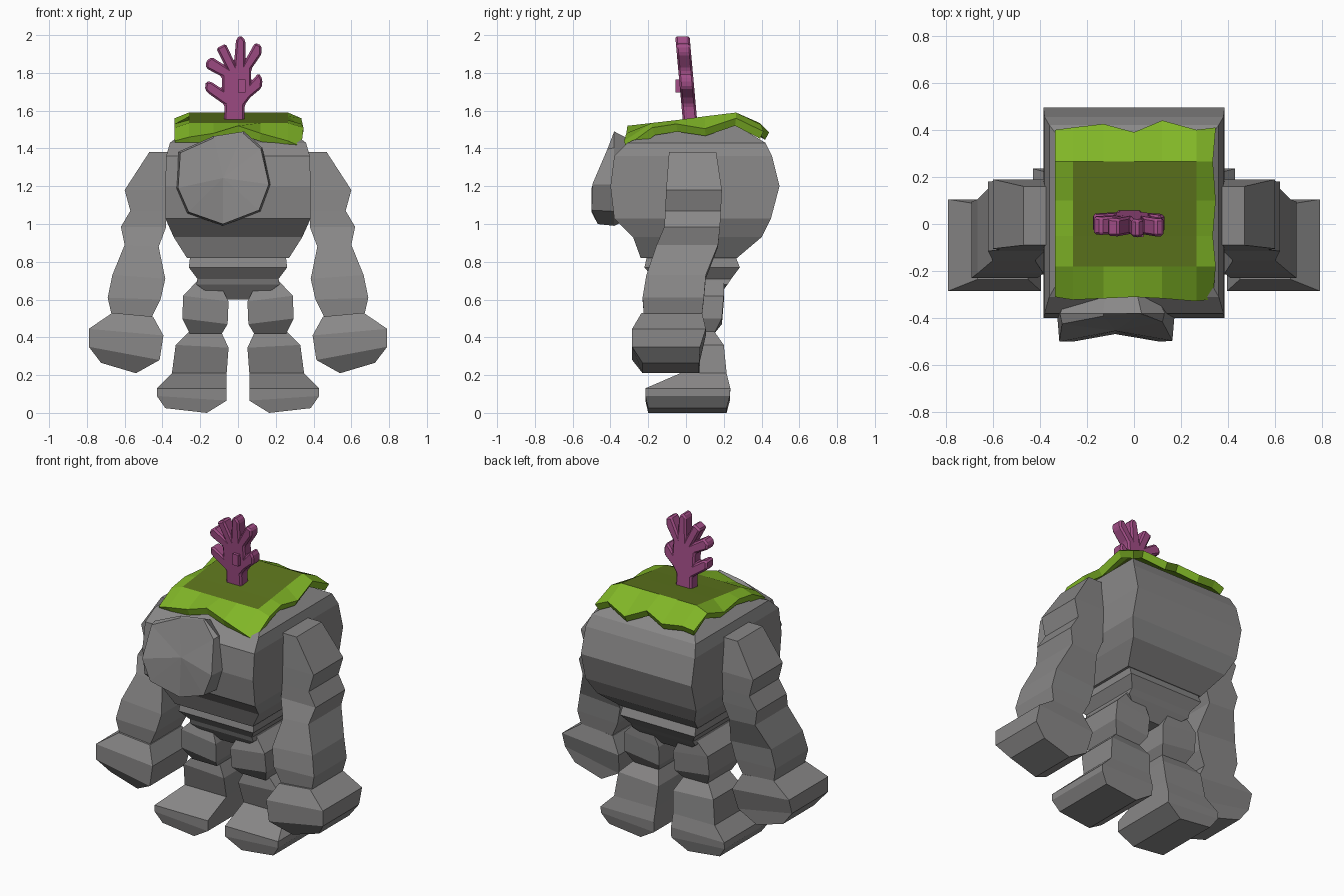
import bpy, bmesh
from mathutils import Vector

if "Cube" in bpy.data.objects:
    bpy.data.objects.remove(bpy.data.objects["Cube"])


def material(name, rgb):
    m = bpy.data.materials.new(name)
    m.diffuse_color = (*rgb, 1)
    m.use_nodes = True
    m.node_tree.nodes["Principled BSDF"].inputs["Base Color"].default_value = m.diffuse_color
    return m


STONE = material("grey stone", (0.25, 0.245, 0.245))
MOSS = material("bright moss", (0.22, 0.47, 0.02))
DARK_MOSS = material("dark moss", (0.11, 0.18, 0.012))
CORAL = material("magenta coral", (0.36, 0.075, 0.24))


def finish(name, bm, *mats):
    bmesh.ops.recalc_face_normals(bm, faces=bm.faces)
    me = bpy.data.meshes.new(name)
    bm.to_mesh(me)
    bm.free()
    for m in mats:
        me.materials.append(m)
    ob = bpy.data.objects.new(name, me)
    bpy.context.collection.objects.link(ob)
    return ob


def skin(bm, loops):
    """Join closed loops of points and cap both ends."""
    vs = [[bm.verts.new(p) for p in loop] for loop in loops]
    n = len(vs[0])
    for a, b in zip(vs, vs[1:]):
        for i in range(n):
            j = (i + 1) % n
            bm.faces.new((a[i], a[j], b[j], b[i]))
    return bm.faces.new(vs[0]), bm.faces.new(vs[-1])


def stack(name, rings, s=1):
    """Boxy stone from rings (outer x, outer z, inner x, inner z, front y, back y)."""
    bm = bmesh.new()
    skin(bm, [[(s*xo, y0, zo), (s*xi, y0, zi), (s*xi, y1, zi), (s*xo, y1, zo)]
              for xo, zo, xi, zi, y0, y1 in rings])
    return finish(name, bm, STONE)


def centred(name, rings):
    """Symmetric stone from rings (z, half width, front y, back y)."""
    return stack(name, [(w, z, -w, z, a, b) for z, w, a, b in rings])


# torso and pelvis
centred("torso", [(0.82, .27, -.24, .27), (0.93, .34, -.28, .40), (1.03, .385, -.38, .45),
                  (1.2, .385, -.40, .495), (1.36, .38, -.38, .455), (1.43, .36, -.31, .42),
                  (1.52, .24, -.1, .27)])
centred("pelvis", [(0.86, .25, -.2, .25), (0.77, .26, -.22, .285), (0.71, .215, -.17, .24),
                   (0.68, .22, -.16, .22), (0.6, .11, -.1, .16)])

# arms, hands, legs and feet
for side, s in (("left", -1), ("right", 1)):
    stack(side + "_arm", [
        (.47, 1.38, .36, 1.38, -.09, .16), (.60, 1.18, .35, 1.18, -.105, .19),
        (.57, 1.07, .385, 1.07, -.11, .185), (.62, .985, .38, .985, -.115, .18),
        (.60, .89, .42, .88, -.155, .17), (.665, .73, .385, .71, -.21, .105),
        (.69, .61, .41, .60, -.23, .095), (.66, .48, .47, .48, -.22, .08)], s)
    stack(side + "_hand", [
        (.665, .53, .45, .51, -.235, .085), (.79, .445, .395, .41, -.285, .105),
        (.79, .35, .415, .28, -.285, .075), (.725, .265, .54, .21, -.23, .07)], s)
    stack(side + "_thigh", [
        (.205, .71, .1, .69, -.12, .2), (.29, .62, .05, .59, -.15, .2),
        (.295, .5, .055, .47, -.14, .19), (.255, .42, .085, .42, -.09, .15)], s)
    stack(side + "_foot", [
        (.26, .43, .085, .42, -.06, .15), (.33, .36, .05, .345, -.07, .2),
        (.35, .21, .06, .21, -.03, .215), (.43, .13, .06, .13, -.215, .235),
        (.43, .09, .06, .065, -.215, .232), (.385, .025, .165, 0, -.2, .215)], s)

# faceted head boulder, pushed off centre
outline = [(-.13, 1.46), (.03, 1.485), (.125, 1.40), (.168, 1.21), (.115, 1.07),
           (-.08, .995), (-.265, 1.06), (-.322, 1.19), (-.31, 1.38)]


def head_ring(scale, y_rule):
    return [(-.08 + (x + .08)*scale, y_rule(z), 1.23 + (z - 1.23)*scale) for x, z in outline]


bm = bmesh.new()
back, front = skin(bm, [head_ring(.75, lambda z: -.25), head_ring(1.02, lambda z: -.38),
                        head_ring(.98, lambda z: -.5 + .42*max(0, z - 1.2) + .5*max(0, 1.06 - z))])
bmesh.ops.poke(bm, faces=[front])
finish("head", bm, STONE)

# draped moss sheet
xs = [-.335, -.26, -.13, 0, .12, .265, .335]
rows = [(-.31, 1.50, 1.44), (-.18, 1.535, 1.51), (-.05, 1.55, 1.53),
        (.1, 1.57, 1.505), (.265, 1.59, 1.56), (.41, 1.515, 1.49)]
front_drop = [.0, .04, .02, -.02, .02, .06, .03]
back_shift = [-.01, 0, .015, -.02, .03, -.01, 0]
bm = bmesh.new()
grid = []
for r, (y, z_mid, z_edge) in enumerate(rows):
    line = []
    for i, x in enumerate(xs):
        z = z_edge if i in (0, 6) else z_mid
        yy = y
        if r == 0:
            z -= front_drop[i]
            yy -= .3*max(0, front_drop[i])
        if r == 5:
            yy += back_shift[i]
            z -= back_shift[i]
        line.append(bm.verts.new((x + (.012 if r % 2 and i == 6 else 0), yy, z)))
    grid.append(line)
for r in range(5):
    for i in range(6):
        f = bm.faces.new((grid[r][i], grid[r][i+1], grid[r+1][i+1], grid[r+1][i]))
        f.material_index = int(1 <= i <= 4 and 1 <= r <= 3)
moss = finish("moss_cap", bm, MOSS, DARK_MOSS)
for p in moss.data.polygons:
    if p.normal.z < 0:
        moss.data.flip_normals()
        break
mod = moss.modifiers.new("thickness", "SOLIDIFY")
mod.thickness = .045
mod.offset = -1

# branching coral: flat outline, leaning forward towards the top
branches = [(-.075, 1.54), (-.07, 1.63), (-.155, 1.69), (-.175, 1.71), (-.17, 1.755),
            (-.145, 1.755), (-.085, 1.715), (-.085, 1.78), (-.17, 1.825), (-.17, 1.86),
            (-.14, 1.885), (-.07, 1.84), (-.115, 1.93), (-.065, 1.955), (-.02, 1.86),
            (-.01, 1.98), (.015, 2.0), (.04, 1.97), (.04, 1.87), (.09, 1.96), (.125, 1.945),
            (.125, 1.90), (.07, 1.82), (.07, 1.755), (.11, 1.80), (.13, 1.765), (.125, 1.72),
            (.065, 1.67), (.035, 1.63), (.035, 1.54)]


def lean(z):
    return .02 - (z - 1.56)*.09


bm = bmesh.new()
skin(bm, [[(x, lean(z) + d, z) for x, z in branches] for d in (-.038, .038)])
coral = finish("coral", bm, CORAL)
bev = coral.modifiers.new("soft_edges", "BEVEL")
bev.width = .01
bev.segments = 1

# short stub on the coral front
bm = bmesh.new()
bmesh.ops.create_cube(bm, size=1)
for v in bm.verts:
    v.co = Vector((.02 + v.co.x*.04, -.03 + v.co.y*.05, 1.73 + v.co.z*.07))
finish("coral_stub", bm, CORAL)
